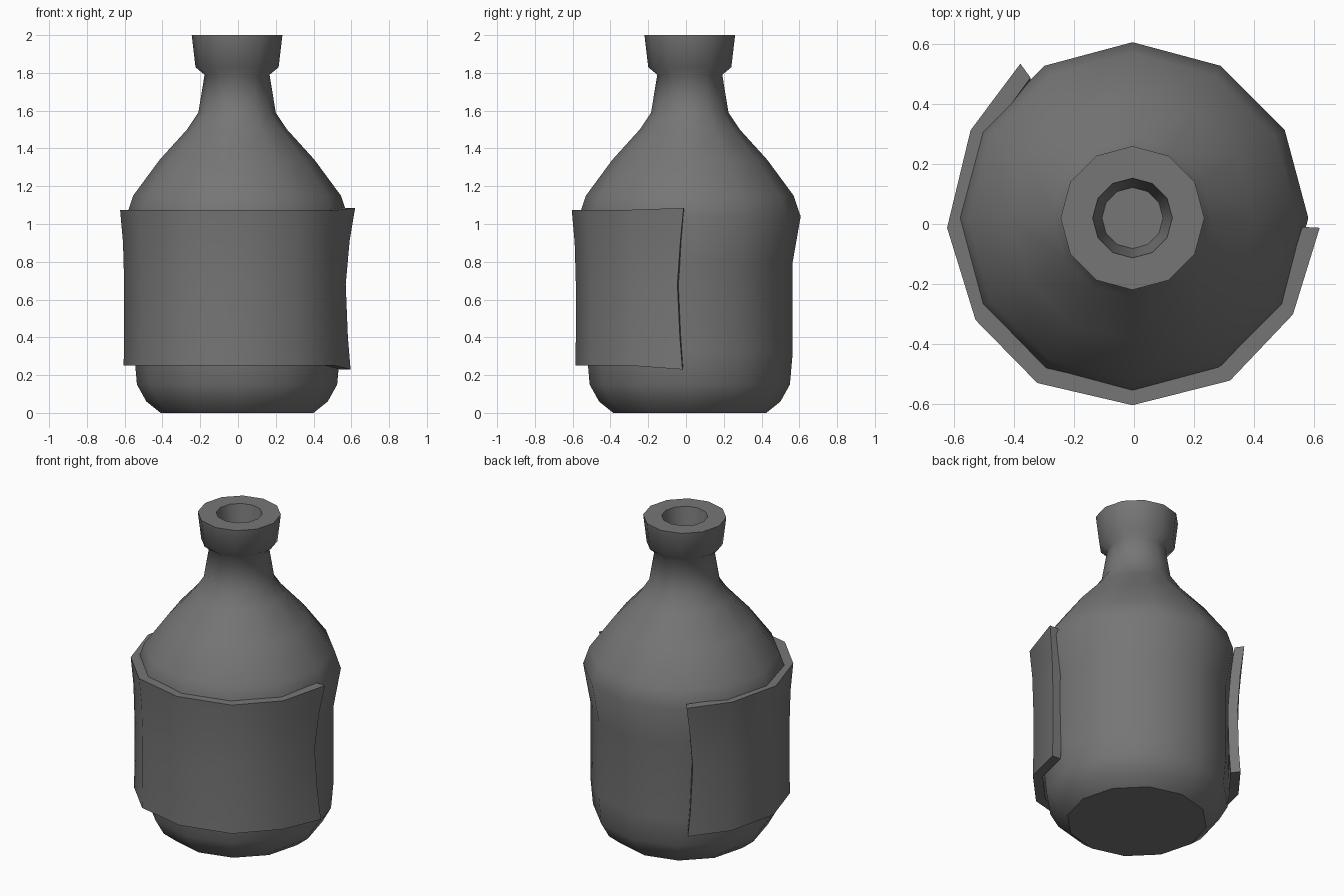
import bpy, bmesh, math
from mathutils import Vector

cube = bpy.data.objects.get("Cube")
if cube:
    bpy.data.objects.remove(cube, do_unlink=True)

CENTRE = Vector((-0.005, 0.02, 0))
SIDES = 12


def make_material(name, value):
    mat = bpy.data.materials.new(name)
    mat.use_nodes = True
    colour = (value, value, value, 1)
    mat.diffuse_color = colour
    mat.node_tree.nodes["Principled BSDF"].inputs["Base Color"].default_value = colour
    return mat


def bridge(bm, a, b, closed=True):
    """Quads between two rows of vertices."""
    n = len(a)
    for i in range(n if closed else n - 1):
        j = (i + 1) % n
        bm.faces.new((a[i], a[j], b[j], b[i]))


def finish(bm, name, mat, limit):
    """Smooth faces, sharp edges above the limit and around caps."""
    bmesh.ops.recalc_face_normals(bm, faces=bm.faces)
    for f in bm.faces:
        f.smooth = True
    for e in bm.edges:
        cap = any(len(f.verts) > 4 for f in e.link_faces)
        e.smooth = not cap and e.calc_face_angle(0) < math.radians(limit)
    mesh = bpy.data.meshes.new(name)
    bm.to_mesh(mesh)
    bm.free()
    mesh.materials.append(mat)
    obj = bpy.data.objects.new(name, mesh)
    obj.location = CENTRE
    bpy.context.collection.objects.link(obj)
    return obj


grey = make_material("dark grey", 0.18)

# Bottle: twelve-sided lathe from the base, over the lip and into the bore
profile = [(0.405, 0), (0.48, 0.06), (0.53, 0.15), (0.545, 0.32), (0.545, 0.8),
           (0.587, 1.04), (0.55, 1.15), (0.41, 1.34), (0.265, 1.5), (0.205, 1.59),
           (0.172, 1.79), (0.22, 1.83), (0.24, 2.0), (0.133, 2.0), (0.102, 1.8)]
bm = bmesh.new()
rings = []
for r, z in profile:
    rings.append([bm.verts.new((r * math.cos(math.tau * i / SIDES),
                                r * math.sin(math.tau * i / SIDES), z))
                  for i in range(SIDES)])
for low, high in zip(rings, rings[1:]):
    bridge(bm, low, high)
bm.faces.new(rings[0])
bm.faces.new(rings[-1])
finish(bm, "bottle", grey, 70)

# Label: thick wrapped sheet, open at the back, pinched in at mid height
columns = [(-3, 0.626), (-31, 0.625), (-59, 0.633), (-90, 0.625), (-120, 0.636),
           (-147, 0.625), (-177, 0.62), (-208.5, 0.615), (-234, 0.637)]
rows = [(1.075, 1, 0), (0.9, 0.975, 0.5), (0.68, 0.965, 1), (0.4, 0.965, 0.6), (0.25, 0.97, 0.2)]
THICK = 0.058
bm = bmesh.new()
loops = []
for k, (angle, radius) in enumerate(columns):
    end = 1 if k == 0 else -1 if k == len(columns) - 1 else 0
    outer, inner = [], []
    for z, scale, pinch in rows:
        a = math.radians(angle - 3.5 * pinch * end)
        r = radius * scale - 0.025 * pinch * abs(end)
        height = z
        if k == 0:
            height += 0.01 if z > 0.68 else -0.02 if z < 0.3 else 0
        for side, rr in ((outer, r), (inner, r - THICK)):
            side.append(bm.verts.new((rr * math.cos(a), rr * math.sin(a), height)))
    loops.append(outer + inner[::-1])
for a, b in zip(loops, loops[1:]):
    bridge(bm, a, b)
half = len(rows)
for loop in (loops[0], loops[-1]):
    bridge(bm, loop[:half], loop[:half - 1:-1], closed=False)
finish(bm, "label", grey, 50)
